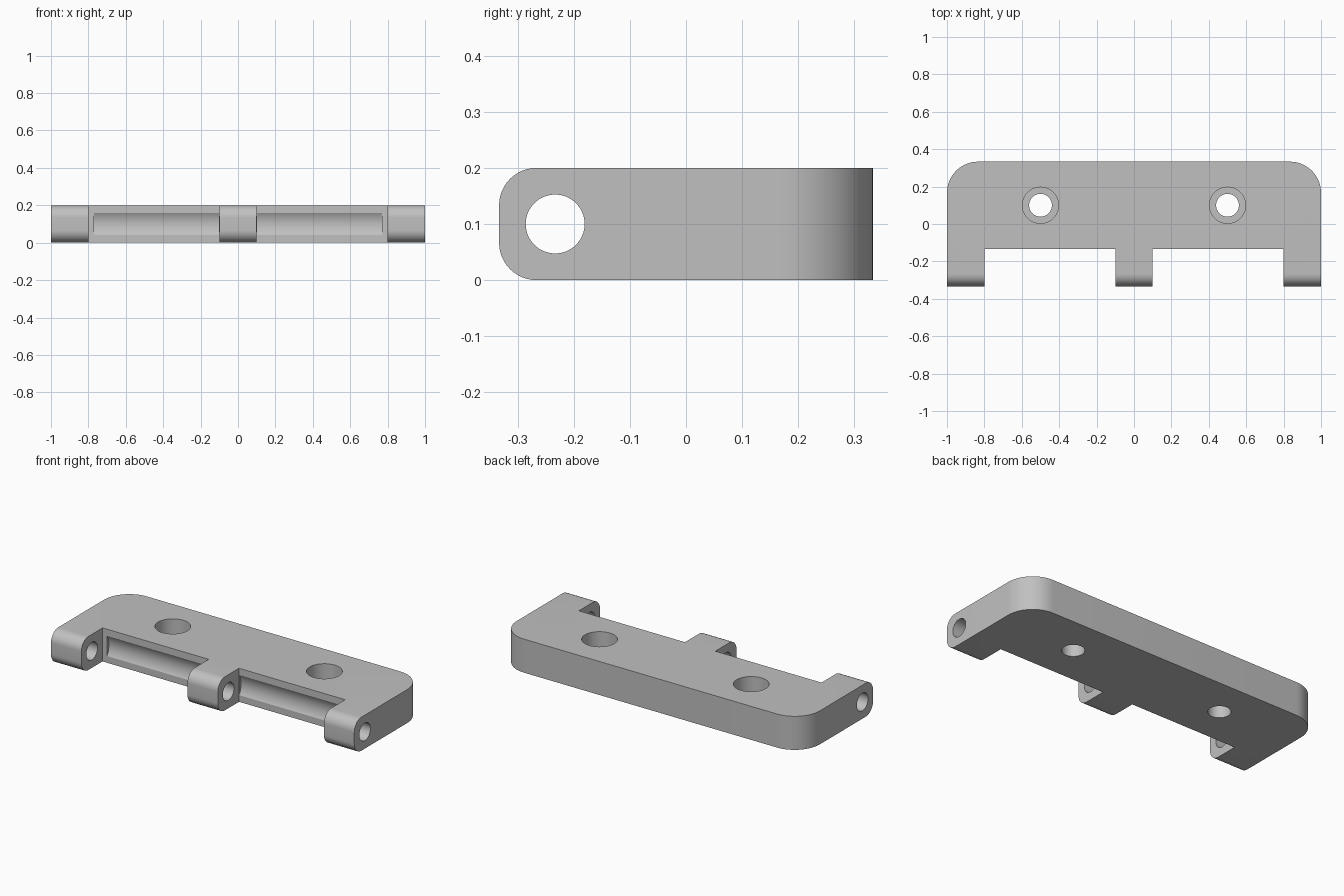
import bpy, bmesh, math
from mathutils import Matrix

if "Cube" in bpy.data.objects:
    bpy.data.objects.remove(bpy.data.objects["Cube"])

HALF_Y, THICK, STEP_Y = 0.3333, 0.2, -0.1333
PIN_Y, PIN_Z = -0.2333, 0.1
CORNER_R, KNUCKLE_R = 0.1667, 0.0667

grey = bpy.data.materials.new("light grey")
grey.diffuse_color = (0.53, 0.53, 0.53, 1)
grey.use_nodes = True
grey.node_tree.nodes["Principled BSDF"].inputs["Base Color"].default_value = grey.diffuse_color


def new_object(name, bm):
    bmesh.ops.recalc_face_normals(bm, faces=bm.faces)
    mesh = bpy.data.meshes.new(name)
    bm.to_mesh(mesh)
    bm.free()
    mesh.materials.append(grey)
    ob = bpy.data.objects.new(name, mesh)
    bpy.context.collection.objects.link(ob)
    return ob


def cylinder(name, radius, length, centre, along_x=False):
    bm = bmesh.new()
    turn = Matrix.Rotation(math.pi / 2, 4, 'Y') if along_x else Matrix.Identity(4)
    bmesh.ops.create_cone(bm, cap_ends=True, segments=64, radius1=radius, radius2=radius,
                          depth=length, matrix=Matrix.Translation(centre) @ turn)
    ob = new_object(name, bm)
    ob.hide_render = True
    return ob


# Leaf outline: three knuckles at the front, rounded corners at the back
right = [(0.1, STEP_Y), (0.8, STEP_Y), (0.8, -HALF_Y), (1, -HALF_Y)]
for i in range(17):
    a = math.pi / 2 * i / 16
    right.append((1 - CORNER_R + CORNER_R * math.cos(a),
                  HALF_Y - CORNER_R + CORNER_R * math.sin(a)))
right.insert(0, (0.1, -HALF_Y))
outline = right + [(-x, y) for x, y in reversed(right)]

bm = bmesh.new()
base = bm.faces.new([bm.verts.new((x, y, 0)) for x, y in outline])
grown = bmesh.ops.extrude_face_region(bm, geom=[base])
bmesh.ops.translate(bm, vec=(0, 0, THICK),
                    verts=[v for v in grown["geom"] if isinstance(v, bmesh.types.BMVert)])

# Rounded knuckle fronts
front = [e for e in bm.edges
         if all(v.co.y < -HALF_Y + 0.001 for v in e.verts)
         and abs(e.verts[0].co.z - e.verts[1].co.z) < 0.001]
bmesh.ops.bevel(bm, geom=front, offset=KNUCKLE_R, offset_type='OFFSET', segments=12,
                profile=0.5, affect='EDGES')
leaf = new_object("hinge_leaf", bm)

# Pin bore through all knuckles
cutters = [cylinder("pin_cutter", 0.0525, 2.2, (0, PIN_Y, PIN_Z), True)]
for side in (-1, 1):
    # Clearance groove for the mating knuckle, concentric with the pin
    cutters.append(cylinder("groove_cutter", 0.1167, 0.668,
                            (side * 0.436, PIN_Y, PIN_Z), True))
    # Counterbored screw hole
    cutters.append(cylinder("screw_cutter", 0.061, 0.6, (side * 0.5, 0.1, 0.1)))
    cutters.append(cylinder("screw_head_cutter", 0.0967, 0.2, (side * 0.5, 0.1, 0.2)))

bpy.context.view_layer.objects.active = leaf
leaf.select_set(True)
for cutter in cutters:
    mod = leaf.modifiers.new(cutter.name, 'BOOLEAN')
    mod.operation, mod.solver, mod.object = 'DIFFERENCE', 'EXACT', cutter
    bpy.ops.object.modifier_apply(modifier=mod.name)
    bpy.data.objects.remove(cutter)

bpy.ops.object.shade_smooth_by_angle(angle=math.radians(25))
